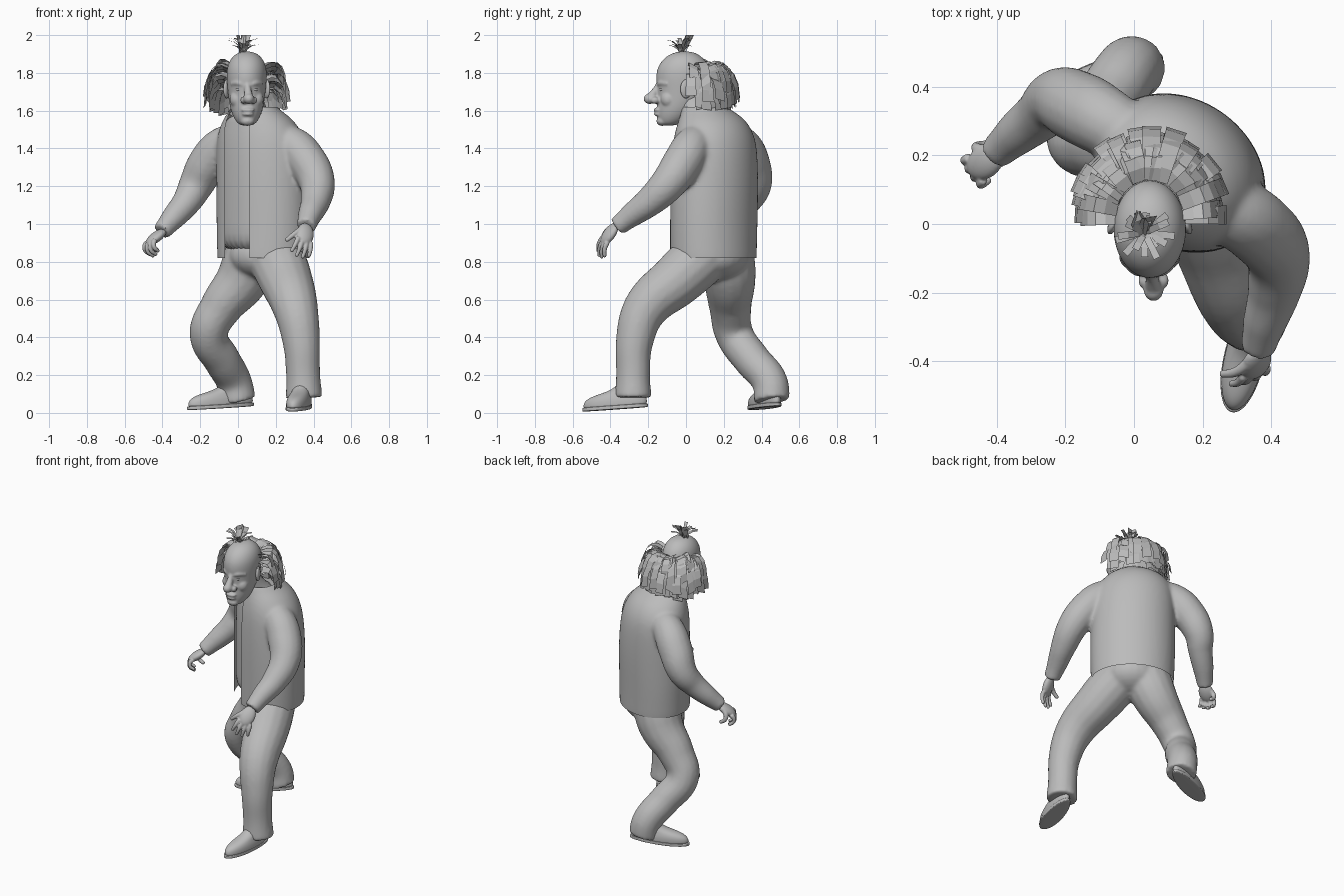
import bpy, bmesh, math, random
from mathutils import Vector, Matrix

random.seed(4)
if "Cube" in bpy.data.objects:
    bpy.data.objects.remove(bpy.data.objects["Cube"])

clay = bpy.data.materials.new("plain grey")
clay.use_nodes = True
GREY = (0.5, 0.5, 0.5, 1)
clay.diffuse_color = GREY
clay.node_tree.nodes["Principled BSDF"].inputs["Base Color"].default_value = GREY


def select(*objs):
    bpy.ops.object.select_all(action='DESELECT')
    for obj in objs:
        obj.select_set(True)
    bpy.context.view_layer.objects.active = objs[0]


def finish(obj, smooth=True):
    """Give the object its colour and shading."""
    obj.data.materials.clear()
    obj.data.materials.append(clay)
    select(obj)
    if smooth:
        bpy.ops.object.shade_smooth_by_angle(angle=math.radians(50))
    return obj


def from_bmesh(name, bm, smooth=True):
    mesh = bpy.data.meshes.new(name)
    bm.to_mesh(mesh)
    bm.free()
    obj = bpy.data.objects.new(name, mesh)
    bpy.context.collection.objects.link(obj)
    return finish(obj, smooth)


def loft(name, rings):
    """Skin a stack of closed rings, cap the ends and round it off."""
    bm = bmesh.new()
    rows = [[bm.verts.new(p) for p in ring] for ring in rings]
    n = len(rows[0])
    for a, b in zip(rows, rows[1:]):
        for i in range(n):
            j = (i + 1) % n
            bm.faces.new((a[i], a[j], b[j], b[i]))
    bm.faces.new(rows[0][::-1])
    bm.faces.new(rows[-1])
    bmesh.ops.recalc_face_normals(bm, faces=bm.faces)
    obj = from_bmesh(name, bm)
    obj.modifiers.new("round", 'SUBSURF').levels = 2
    return obj


def tube(name, stations):
    """Smooth limb through (x, y, z, radius) stations."""
    curve = bpy.data.curves.new(name, 'CURVE')
    curve.dimensions = '3D'
    curve.bevel_depth = 1
    curve.bevel_resolution = 6
    curve.resolution_u = 8
    curve.use_fill_caps = True
    spline = curve.splines.new('BEZIER')
    spline.radius_interpolation = 'CARDINAL'
    spline.bezier_points.add(len(stations) - 1)
    for point, (x, y, z, r) in zip(spline.bezier_points, stations):
        point.co = (x, y, z)
        point.radius = r
        point.handle_left_type = point.handle_right_type = 'AUTO'
    obj = bpy.data.objects.new(name, curve)
    bpy.context.collection.objects.link(obj)
    select(obj)
    bpy.ops.object.convert(target='MESH')
    return finish(bpy.context.view_layer.objects.active)


def ellipsoid(name, centre, size, rotation=Matrix.Identity(4)):
    bm = bmesh.new()
    matrix = Matrix.Translation(centre) @ rotation @ Matrix.Diagonal((*size, 1))
    bmesh.ops.create_uvsphere(bm, u_segments=24, v_segments=14, radius=1, matrix=matrix)
    return from_bmesh(name, bm)


def fuse(name, parts, voxel, rounds):
    """Melt overlapping parts into one soft skin."""
    select(parts[0])
    bpy.ops.object.convert(target='MESH')
    select(*parts)
    bpy.ops.object.join()
    obj = bpy.context.view_layer.objects.active
    obj.name = name
    remesh = obj.modifiers.new("melt", 'REMESH')
    remesh.mode = 'VOXEL'
    remesh.voxel_size = voxel
    soften = obj.modifiers.new("soften", 'SMOOTH')
    soften.factor = 0.5
    soften.iterations = rounds
    bpy.ops.object.convert(target='MESH')
    return finish(bpy.context.view_layer.objects.active)


# Torso, turned towards the model's right
TURN = Matrix.Rotation(math.radians(-35), 3, 'Z')
TORSO = [(0.7, .135, .145, .255, .214), (0.85, .135, .145, .26, .214), (1.0, .135, .147, .266, .214),
         (1.2, .135, .15, .264, .217), (1.38, .128, .152, .26, .21),
         (1.48, .118, .15, .243, .195), (1.56, .105, .137, .19, .165),
         (1.6, .09, .11, .14, .13), (1.65, .078, .075, .1, .1)]


def torso_rings(shrink, lift):
    angles = [math.tau * i / 36 for i in range(36)]
    return [[TURN @ Vector(((a - shrink) * math.cos(t), (b - shrink) * math.sin(t), 0))
             + Vector((cx, cy, z + lift)) for t in angles] for z, cx, cy, a, b in TORSO]


left_sleeve = tube("left_sleeve", [(.17, .09, 1.45, .08), (.28, .04, 1.42, .1), (.365, -.015, 1.33, .106),
                                   (.418, -.09, 1.22, .096), (.41, -.19, 1.12, .08),
                                   (.38, -.29, 1.045, .064), (.36, -.365, .985, .052)])
right_sleeve = tube("right_sleeve", [(.04, .23, 1.45, .08), (-.07, .29, 1.42, .1), (-.16, .34, 1.32, .106),
                                     (-.225, .36, 1.2, .092), (-.27, .32, 1.12, .078),
                                     (-.345, .26, 1.03, .064), (-.405, .205, .96, .05)])
jacket = fuse("jacket", [loft("jacket_body", torso_rings(0, 0)), left_sleeve, right_sleeve], .011, 9)

# Cut the hem, the collar and the open front
bm = bmesh.new()
bm.from_mesh(jacket.data)
HEM, COLLAR, OPEN_RIGHT, OPEN_LEFT = .82, 1.62, -.07, .062
for where, normal in (((0, 0, HEM), (0, 0, 1)), ((0, 0, COLLAR), (0, 0, 1)),
                      ((OPEN_RIGHT, 0, 0), (1, 0, 0)), ((OPEN_LEFT, 0, 0), (1, 0, 0))):
    bmesh.ops.bisect_plane(bm, geom=bm.verts[:] + bm.edges[:] + bm.faces[:], plane_co=where, plane_no=normal)
unwanted = []
for face in bm.faces:
    c = face.calc_center_median()
    if c.z < HEM or c.z > COLLAR or (OPEN_RIGHT < c.x < OPEN_LEFT and c.y < .08):
        unwanted.append(face)
bmesh.ops.delete(bm, geom=unwanted, context='FACES')
bm.to_mesh(jacket.data)
bm.free()

loft("shirt", torso_rings(.012, -.015)[1:-1])
tube("neck", [(.1, .12, 1.48, .11), (.075, .06, 1.57, .09), (.05, .01, 1.66, .08)])

# Trousers
seat = ellipsoid("trouser_seat", (.14, .155, .83), (.19, .18, .13))
left_leg = tube("left_trouser_leg", [(.195, .1, .84, .15), (.25, -.04, .71, .143), (.305, -.215, .55, .12),
                                     (.335, -.272, .38, .1), (.345, -.28, .2, .091), (.35, -.28, .08, .098)])
right_leg = tube("right_trouser_leg", [(.08, .21, .84, .15), (.025, .23, .71, .14), (-.09, .235, .56, .113),
                                       (-.155, .255, .42, .102), (-.085, .35, .28, .098),
                                       (-.02, .445, .16, .095), (0, .455, .065, .096)])
fuse("trousers", [seat, left_leg, right_leg], .011, 9)


# Hands
def hand(label, wrist, along, across, curl):
    d = Vector(along).normalized()
    s = Vector(across)
    s = (s - d * s.dot(d)).normalized()
    palm = s.cross(d)
    w = Vector(wrist)
    frame = Matrix((s, d, palm)).transposed().to_4x4()
    parts = [ellipsoid(label + "_palm", w + d * .035, (.048, .068, .027), frame)]

    def digit(name, base, heading, length, radius):
        points, p = [], base
        for k in range(4):
            points.append((*p, radius * (1 - .1 * k)))
            turn = curl * (k + .5)
            p = p + (heading * math.cos(turn) + palm * math.sin(turn)) * length / 3
        parts.append(tube(name, points))
        parts.append(ellipsoid(name + "_tip", points[-1][:3], [radius * .72] * 3))

    for k, length in enumerate((.08, .095, .09, .072)):
        offset = (k - 1.5) * .025
        digit(f"{label}_finger_{k + 1}", w + d * .075 + s * offset,
              (d + s * offset * 5).normalized(), length, .0145)
    digit(label + "_thumb", w + d * .02 - s * .03, (d * .75 - s * .6).normalized(), .095, .017)
    fuse(label, parts, .0045, 3)


hand("left_hand", (.36, -.385, .975), (-.1, -.55, -.75), (.8, .5, 0), .26)
hand("right_hand", (-.41, .2, .95), (-.62, -.48, -.5), (.45, -.75, .1), .78)


# Shoes
def shoe(label, heel, toe, base, tilt):
    h, t = Vector((*heel, base)), Vector((*toe, base + tilt))
    axis = t - h
    side = Vector((-axis.y, axis.x, 0)).normalized()

    def outline(z, grow, cut):
        ring = []
        for i in range(28):
            a = math.tau * i / 28
            u = (0.5 + .5 * grow * math.cos(a)) * (1 - cut)
            width = (.054 + .012 * u) * grow * math.sin(a)
            ring.append(h + axis * u + side * width + Vector((0, 0, z)))
        return ring

    loft(label + "_sole", [outline(z, grow, 0) for z, grow in ((0, .97), (.003, 1), (.02, 1), (.023, .97))])
    loft(label + "_upper", [outline(.006, .95, 0), outline(.03, .97, 0), outline(.055, .95, .01),
                            outline(.075, .85, .06), outline(.088, .8, .2), outline(.11, .78, .42),
                            outline(.15, .72, .5)])


shoe("left_shoe", (.365, -.2), (.285, -.55), .03, -.025)
shoe("right_shoe", (.085, .49), (-.27, .345), .035, -.022)

# Head: half width, front and back at each height
HEAD = [(1.52, .03, -.125, -.06), (1.538, .055, -.148, -.01), (1.585, .08, -.156, .05),
        (1.64, .093, -.153, .09), (1.7, .1, -.15, .115), (1.76, .106, -.16, .128),
        (1.82, .107, -.156, .129), (1.87, .09, -.126, .102), (1.902, .058, -.082, .062),
        (1.914, .02, -.035, .02)]
MID = .046
head_rings = []
for z, w, front, back in HEAD:
    angles = [math.tau * i / 32 for i in range(32)]
    head_rings.append([(MID + w * math.cos(a), (front + back) / 2 + (back - front) / 2 * math.sin(a), z)
                       for a in angles])
features = [
    loft("head_form", head_rings),
    tube("nose_bridge", [(.048, -.14, 1.75, .014), (.052, -.16, 1.71, .018), (.056, -.185, 1.67, .025)]),
    ellipsoid("nose_tip", (.057, -.192, 1.663), (.029, .033, .028)),
    ellipsoid("chin", (.05, -.125, 1.545), (.038, .032, .026)),
    ellipsoid("upper_lip", (.052, -.15, 1.604), (.036, .022, .012)),
    ellipsoid("lower_lip", (.052, -.148, 1.582), (.032, .022, .012))]
for side, label in ((1, "left"), (-1, "right")):
    features += [
        ellipsoid(label + "_nostril", (.057 + side * .025, -.165, 1.655), (.02, .024, .019)),
        ellipsoid(label + "_cheek", (MID + side * .05, -.092, 1.66), (.04, .042, .045)),
        tube(label + "_brow", [(MID + side * .014, -.144, 1.735, .012), (MID + side * .045, -.134, 1.746, .014),
                               (MID + side * .08, -.096, 1.742, .011)])]
    tilt = Matrix.Rotation(side * .4, 4, 'Z')
    ellipsoid(label + "_ear", (MID + side * .106, .0, 1.715), (.014, .032, .05), tilt)
    ellipsoid(label + "_eye", (MID + side * .042, -.124, 1.712), (.017, .017, .01))
fuse("head", features, .006, 5)


# Hair made of flat strips
def add_strip(bm, points, across, width):
    previous = None
    for k, p in enumerate(points):
        half = across * width * (.5 + .12 * k / len(points))
        pair = (bm.verts.new(p - half), bm.verts.new(p + half))
        if previous:
            bm.faces.new((previous[0], previous[1], pair[1], pair[0]))
        previous = pair


hair = bmesh.new()
LAYERS = [(1.835, .1, .12, 8), (1.81, .115, .15, 3), (1.775, .115, .14, 5),
          (1.735, .1, .12, 14), (1.7, .08, .11, 22)]
for z, reach, drop, first in LAYERS:
    for i in range(17):
        a = math.radians(first + (180 - 2 * first) * i / 16 + random.uniform(-4, 4))
        out = Vector((math.cos(a), math.sin(a), 0))
        start = Vector((MID + .096 * out.x, .022 + .105 * out.y, z + random.uniform(-.01, .01)))
        far = reach * random.uniform(.88, 1.15) * (1 + .25 * out.y)
        fall = drop * random.uniform(.7, 1.15)
        path = []
        for k in range(6):
            t = k / 5 * math.pi / 2
            lift = .035 * math.sin(2 * t) - fall * (1 - math.cos(t))
            path.append(start + out * far * math.sin(t) + Vector((0, 0, lift)))
        across = Vector((-out.y, out.x, random.uniform(-.6, .6))).normalized()
        add_strip(hair, path, across, random.uniform(.04, .06))
from_bmesh("hair_fringe", hair, smooth=False)

tuft = bmesh.new()
for i in range(16):
    a = math.tau * i / 16 + random.uniform(-.15, .15)
    out = Vector((math.cos(a), math.sin(a), 0))
    spread = random.uniform(.05, .09)
    rise = random.uniform(.04, .085)
    root = Vector((.03, -.025, 1.9))
    path = [root + out * spread * t ** 1.4 + Vector((0, 0, rise * math.sin(t * 1.6))) for t in (0, .35, .7, 1)]
    add_strip(tuft, path, Vector((-out.y, out.x, 0)), .018)
for lean, turn in ((.025, .2), (-.02, 1.2), (.01, 2.2)):
    across = Vector((math.cos(turn), math.sin(turn), 0))
    path = [Vector((.02 + lean * t, -.03 + .05 * t, 1.89 + .11 * t)) for t in (0, .5, 1)]
    add_strip(tuft, path, across, .04)
from_bmesh("hair_tuft", tuft, smooth=False)
